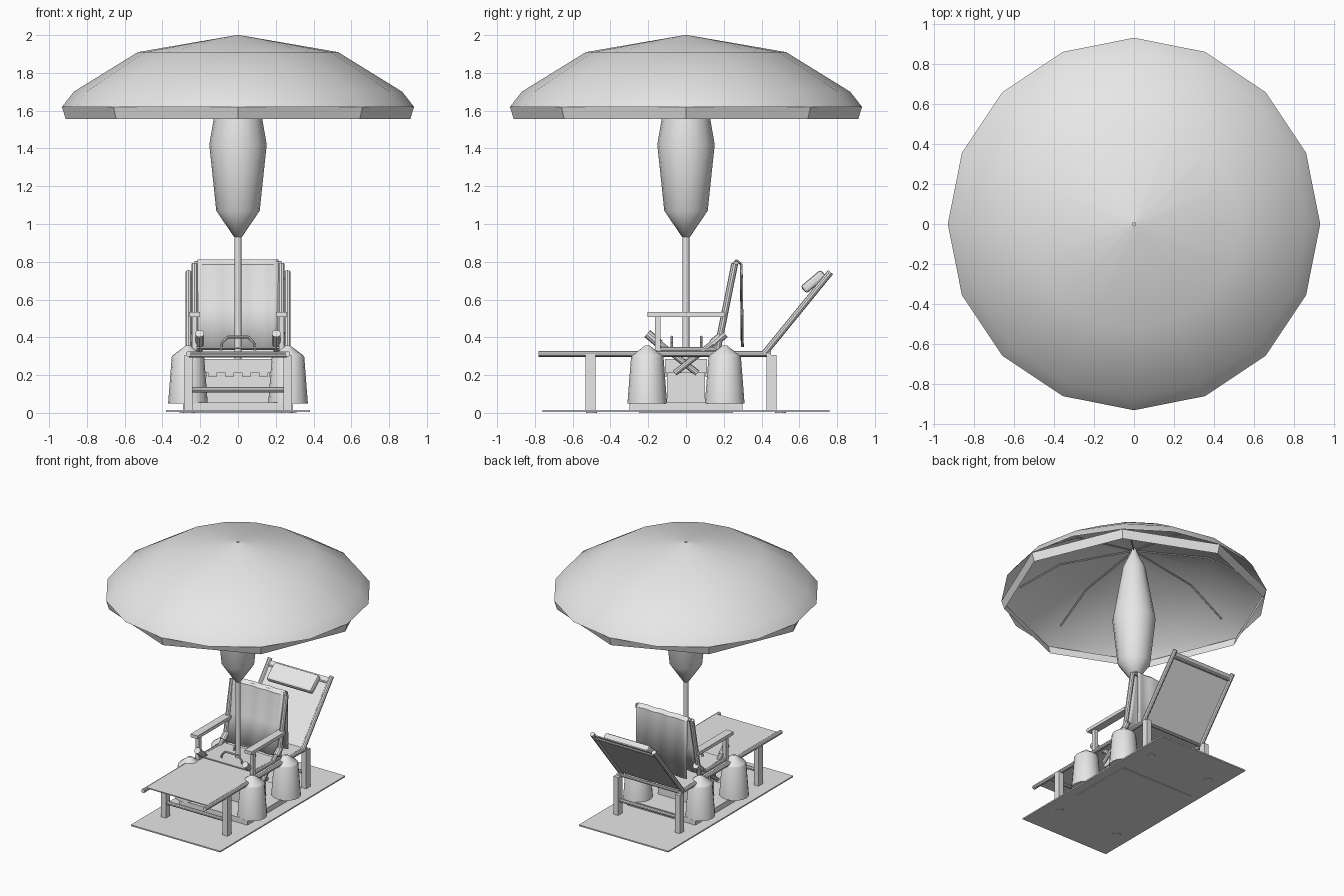
import bpy, bmesh, math
from mathutils import Vector

if "Cube" in bpy.data.objects:
    bpy.data.objects.remove(bpy.data.objects["Cube"])

grey = bpy.data.materials.new("light_grey")
grey.diffuse_color = (0.8, 0.8, 0.8, 1)
grey.use_nodes = True
grey.node_tree.nodes["Principled BSDF"].inputs["Base Color"].default_value = grey.diffuse_color


def finish(name, bm, smooth=False, angle=35):
    bmesh.ops.recalc_face_normals(bm, faces=bm.faces)
    me = bpy.data.meshes.new(name)
    bm.to_mesh(me)
    bm.free()
    ob = bpy.data.objects.new(name, me)
    bpy.context.collection.objects.link(ob)
    me.materials.append(grey)
    if smooth:
        bpy.ops.object.select_all(action='DESELECT')
        ob.select_set(True)
        bpy.context.view_layer.objects.active = ob
        bpy.ops.object.shade_smooth_by_angle(angle=math.radians(angle))
    return ob


def box(name, lo, hi, bevel=0):
    bm = bmesh.new()
    bmesh.ops.create_cube(bm, size=1)
    for v in bm.verts:
        v.co = [(a + b) / 2 + c * (b - a) for a, b, c in zip(lo, hi, v.co)]
    if bevel:
        bmesh.ops.bevel(bm, geom=bm.edges[:], offset=bevel, segments=2, affect='EDGES', profile=0.5)
    return finish(name, bm)


def rod(name, points, r, sides=10):
    """Round bars joining successive points."""
    bm = bmesh.new()
    for a, b in zip(points, points[1:]):
        a, b = Vector(a), Vector(b)
        d = b - a
        new = bmesh.ops.create_cone(bm, cap_ends=True, segments=sides, radius1=r, radius2=r,
                                    depth=d.length)["verts"]
        rot = d.to_track_quat('Z', 'Y')
        for v in new:
            v.co = rot @ v.co + (a + b) / 2
    return finish(name, bm, True)


def lathe(name, profile, sides, at=(0, 0), cap=False, angle=35):
    """Turn an (r, z) profile about a vertical axis."""
    bm = bmesh.new()
    rings = []
    for r, z in profile:
        rings.append([bm.verts.new((at[0] + r * math.cos(math.tau * i / sides),
                                    at[1] + r * math.sin(math.tau * i / sides), z))
                      for i in range(sides)])
    for a, b in zip(rings, rings[1:]):
        for i in range(sides):
            j = (i + 1) % sides
            bm.faces.new((a[i], a[j], b[j], b[i]))
    if cap:
        bm.faces.new(rings[0])
        bm.faces.new(rings[-1])
    return finish(name, bm, True, angle)


def cloth(name, path, half, thick=0.008, ripple=0.0):
    """Sheet following a (y, z) path, spanning x from -half to half."""
    bm = bmesh.new()
    n = 16 if ripple else 1
    rows = [[bm.verts.new((half * (2 * i / n - 1), y + ripple * math.sin(i * 1.3), z))
             for i in range(n + 1)] for y, z in path]
    for a, b in zip(rows, rows[1:]):
        for i in range(n):
            bm.faces.new((a[i], a[i + 1], b[i + 1], b[i]))
    ob = finish(name, bm, bool(ripple))
    mod = ob.modifiers.new("thickness", 'SOLIDIFY')
    mod.thickness = thick
    mod.offset = 0
    return ob


# Parasol: sixteen-sided canopy, eight-sided valance, ribs, pole and cover
lathe("canopy", [(0.008, 2.0), (0.53, 1.91), (0.87, 1.70), (0.932, 1.62)], 16, angle=40)
lathe("valance", [(0.932, 1.62), (0.912, 1.555)], 8, angle=20)
for i in range(8):
    a = math.tau * i / 8
    c, s = math.cos(a), math.sin(a)
    rod("canopy_rib", [(0.03 * c, 0.03 * s, 1.975), (0.52 * c, 0.52 * s, 1.895),
                       (0.80 * c, 0.80 * s, 1.725)], 0.006, 6)
lathe("pole", [(0.018, 0.05), (0.018, 1.99)], 12, cap=True)
lathe("rolled_cover", [(0.02, 0.93), (0.115, 1.07), (0.152, 1.42), (0.128, 1.56),
                       (0.08, 1.84), (0.02, 1.97)], 16, cap=True, angle=60)

# Ground mat with an underside plate and fixings
box("ground_mat", (-0.38, -0.76, 0.004), (0.38, 0.76, 0.014))
box("underside_plate", (-0.31, -0.25, 0.0), (0.31, 0.25, 0.006))
for x in (-0.26, 0.26):
    for y in (-0.5, 0.5):
        lathe("mat_fixing", [(0.03, 0.0), (0.03, 0.006)], 12, (x, y), True)
box("base_plinth", (-0.29, -0.30, 0.014), (0.29, 0.30, 0.055))

# Four weight buckets with conical lids
for x in (-0.265, 0.265):
    for y in (-0.205, 0.205):
        lathe("weight_bucket", [(0.105, 0.05), (0.086, 0.295), (0.08, 0.305),
                                (0.02, 0.35), (0.012, 0.357)], 16, (x, y), True)

# Central storage box with tabs and two carrying handles
box("storage_box", (-0.17, -0.10, 0.05), (0.17, 0.10, 0.21))
box("storage_lid", (-0.18, -0.11, 0.21), (0.18, 0.11, 0.285))
for i in range(4):
    x = -0.135 + 0.09 * i
    for s in (-1, 1):
        box("storage_tab", (x - 0.02, min(s * 0.102, s * 0.112), 0.19),
            (x + 0.02, max(s * 0.102, s * 0.112), 0.24))
for y in (-0.075, 0.08):
    rod("carry_handle", [(-0.09, y, 0.33), (-0.085, y, 0.37), (-0.055, y, 0.402),
                         (0.055, y, 0.402), (0.085, y, 0.37), (0.09, y, 0.33)], 0.007, 8)

# Lounger frame, mirrored left and right
for s in (-1, 1):
    x = s * 0.262
    rod("lounger_rail", [(x, -0.78, 0.312), (x, 0.45, 0.312)], 0.015)
    rod("lounger_back_rail", [(x, 0.415, 0.315), (x, 0.765, 0.745)], 0.017)
    for y in (-0.505, 0.452):
        box("lounger_leg", (x - 0.02, y - 0.026, 0.012), (x + 0.02, y + 0.026, 0.306))
for y in (-0.505, 0.452):
    rod("lounger_leg_bar", [(-0.25, y, 0.122), (0.25, y, 0.122)], 0.014)
for y in (-0.60, 0.43):
    rod("lounger_cross_bar", [(-0.26, y, 0.305), (0.26, y, 0.305)], 0.011)
rod("lounger_head_bar", [(-0.26, 0.735, 0.705), (0.26, 0.735, 0.705)], 0.012)
cloth("lounger_seat_cloth", [(-0.74, 0.322), (0.42, 0.322)], 0.255)
cloth("lounger_back_cloth", [(0.42, 0.322), (0.755, 0.735)], 0.25)

# Tilted head cushion
cushion = box("head_cushion", (-0.19, -0.07, -0.025), (0.19, 0.07, 0.025), 0.015)
cushion.rotation_euler = (math.radians(40), 0, 0)
cushion.location = (0, 0.675, 0.695)

# Folding armchair, mirrored left and right
for s in (-1, 1):
    x = s * 0.23
    rod("chair_back_post", [(x, 0.165, 0.33), (x, 0.258, 0.79)], 0.018)
    box("chair_arm", (x - 0.03, -0.205, 0.508), (x + 0.03, 0.205, 0.533))
    box("chair_arm_post", (x - 0.014, -0.165, 0.31), (x + 0.014, -0.135, 0.51))
    for d in (-1, 1):
        xl = s * (0.215 + 0.012 * d)
        rod("chair_cross_leg", [(xl, d * 0.20, 0.415), (xl, -d * 0.06, 0.21)], 0.016)
        rod("chair_leg_sleeve", [(xl, d * 0.205, 0.42), (xl, d * 0.14, 0.365)], 0.024)
    rod("chair_seat_rail", [(x, -0.14, 0.335), (x, 0.165, 0.335)], 0.014)
rod("chair_top_bar", [(-0.23, 0.265, 0.79), (0.23, 0.265, 0.79)], 0.013)
cloth("chair_seat_cloth", [(-0.14, 0.345), (0.15, 0.338)], 0.22)
cloth("chair_back_cloth", [(0.165, 0.345), (0.215, 0.56), (0.245, 0.785), (0.268, 0.808),
                           (0.292, 0.788), (0.298, 0.35)], 0.215, 0.008, 0.004)
